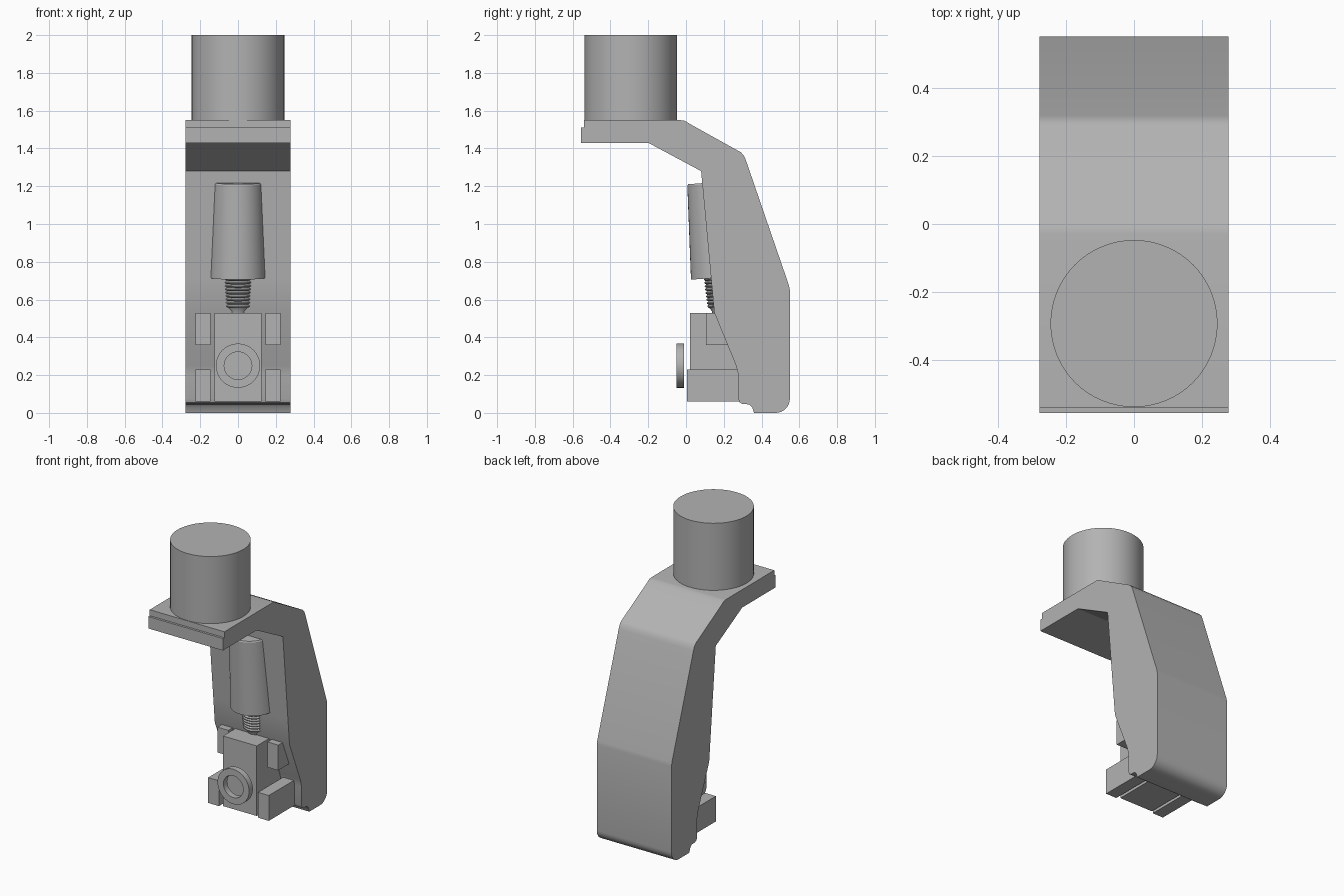
import bpy, bmesh, math
from mathutils import Matrix, Vector

cube = bpy.data.objects.get("Cube")
if cube:
    bpy.data.objects.remove(cube, do_unlink=True)

GREY = (0.45, 0.45, 0.45, 1)
mat = bpy.data.materials.new("plain grey")
mat.use_nodes = True
mat.diffuse_color = GREY
mat.node_tree.nodes["Principled BSDF"].inputs["Base Color"].default_value = GREY


def finish(name, bm, smooth=None):
    bmesh.ops.recalc_face_normals(bm, faces=bm.faces)
    mesh = bpy.data.meshes.new(name)
    bm.to_mesh(mesh)
    bm.free()
    mesh.materials.append(mat)
    ob = bpy.data.objects.new(name, mesh)
    bpy.context.collection.objects.link(ob)
    if smooth:
        bpy.ops.object.select_all(action="DESELECT")
        ob.select_set(True)
        bpy.context.view_layer.objects.active = ob
        bpy.ops.object.shade_smooth_by_angle(angle=math.radians(smooth))
    return ob


def box(name, x, y, z):
    bm = bmesh.new()
    bmesh.ops.create_cube(bm, size=1)
    for v in bm.verts:
        v.co = [(a + b) / 2 + c * (b - a) for (a, b), c in zip((x, y, z), v.co)]
    return finish(name, bm)


def lathe(name, profile, matrix, closed=False, steps=64, smooth=30):
    """Spin (radius, height) points about z, then place with a matrix."""
    bm = bmesh.new()
    verts = [bm.verts.new((r, 0, h)) for r, h in profile]
    pairs = list(zip(verts, verts[1:]))
    if closed:
        pairs.append((verts[-1], verts[0]))
    edges = [bm.edges.new(p) for p in pairs]
    bmesh.ops.spin(bm, geom=verts + edges, cent=(0, 0, 0), axis=(0, 0, 1),
                   angle=math.tau, steps=steps)
    bmesh.ops.remove_doubles(bm, verts=bm.verts, dist=1e-5)
    bmesh.ops.transform(bm, matrix=matrix, verts=bm.verts)
    return finish(name, bm, smooth)


# Bent arm: side profile in (y, z) extruded across x
corner = [(0.475 + 0.075 * math.sin(a), 0.075 - 0.075 * math.cos(a))
          for a in (math.pi / 2 * i / 8 for i in range(9))]
profile = [(-0.555, 1.43), (-0.20, 1.43), (0.08, 1.28), (0.133, 0.71),
           (0.15, 0.53), (0.265, 0.25), (0.277, 0.20), (0.277, 0.075),
           (0.285, 0.055), (0.30, 0.047), (0.335, 0.045), (0.35, 0.03), (0.36, 0)]
profile += corner
profile += [(0.55, 0.65), (0.545, 0.675), (0.318, 1.335), (0.307, 1.362), (0.29, 1.38),
            (0.02, 1.53), (-0.005, 1.546), (-0.03, 1.55), (-0.54, 1.55),
            (-0.54, 1.51), (-0.555, 1.51)]
bm = bmesh.new()
face = bm.faces.new([bm.verts.new((-0.277, y, z)) for y, z in profile])
side = bmesh.ops.extrude_face_region(bm, geom=[face])
bmesh.ops.translate(bm, vec=(0.554, 0, 0),
                    verts=[g for g in side["geom"] if isinstance(g, bmesh.types.BMVert)])
finish("arm", bm, 28)

# Post on the top plate
lathe("top_post", [(0, 0), (0.245, 0), (0.245, 0.45), (0, 0.45)],
      Matrix.Translation((0, -0.292, 1.55)))

# Tilted handle with threaded screw and neck
tilt = Matrix.Translation((0, 0.19, 0.53)) @ Matrix.Rotation(0.075, 4, "X")
lathe("handle", [(0, 0.187), (0.15, 0.187), (0.132, 0.685), (0.127, 0.692), (0, 0.692)], tilt)
THREADS = 9
thread = [(0, 0.03)]
for i in range(THREADS):
    h, r = 0.03 + 0.018 * i, 0.074 + 0.001 * i
    thread += [(r - 0.009, h), (r, h + 0.006), (r, h + 0.011)]
thread += [(0.07, 0.192), (0, 0.192)]
lathe("screw_thread", thread, tilt, steps=48, smooth=20)
lathe("screw_neck", [(0, -0.02), (0.05, -0.02), (0.052, 0.012), (0.066, 0.034), (0, 0.034)], tilt)

# Clamp block and its side guides
box("clamp_block", (-0.125, 0.125), (0.02, 0.30), (0.06, 0.53))
for s, label in ((1, "left"), (-1, "right")):
    x = sorted((s * 0.145, s * 0.225))
    box(label + "_lower_guide", x, (0.005, 0.29), (0.06, 0.23))
    box(label + "_upper_guide", x, (0.105, 0.24), (0.36, 0.53))

# Ring in front of the block
lathe("front_ring", [(0.073, 0), (0.117, 0), (0.117, 0.04), (0.073, 0.04)],
      Matrix.Translation((0, -0.01, 0.25)) @ Matrix.Rotation(math.pi / 2, 4, "X"), closed=True)
